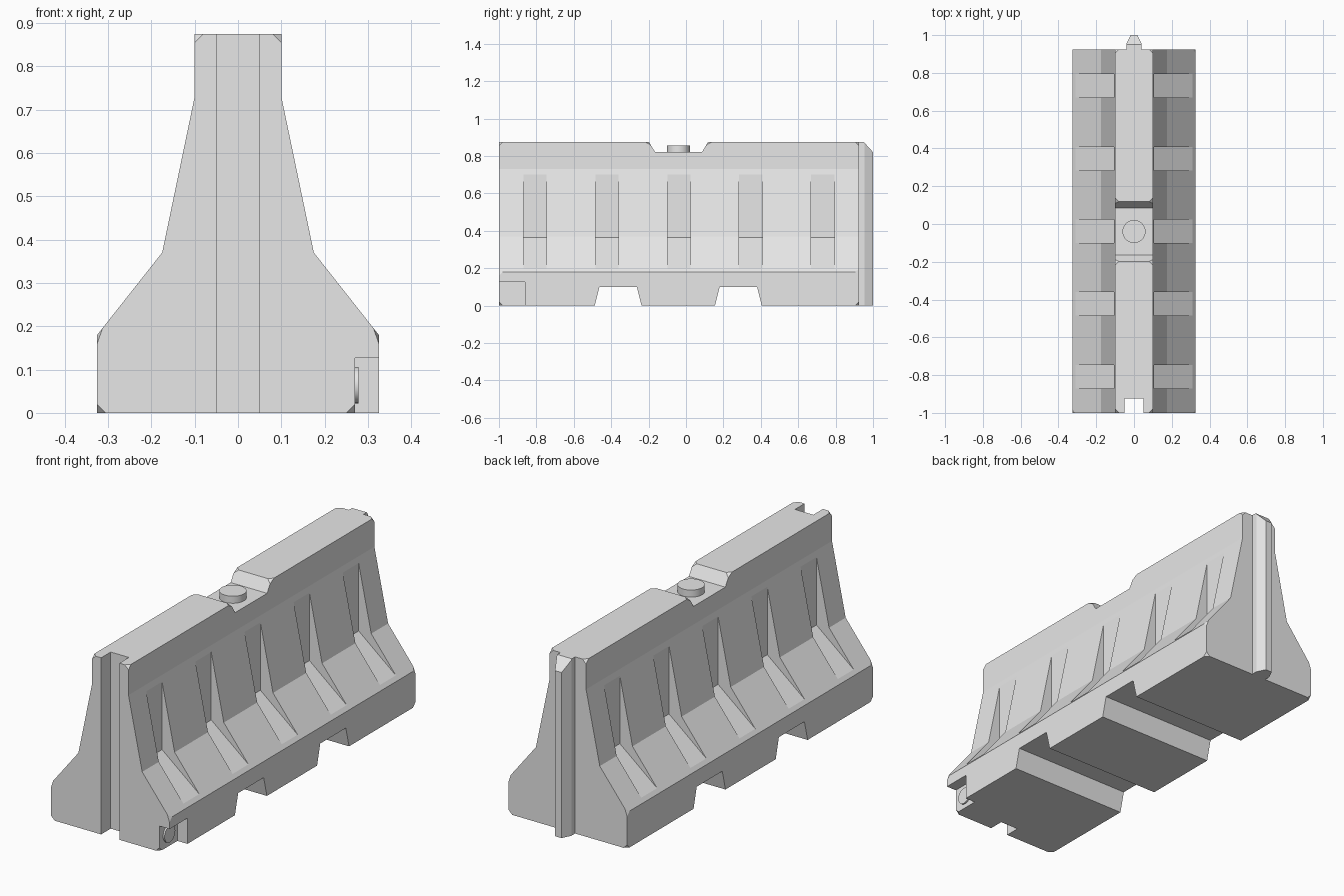
import bpy
import bmesh
from mathutils import Vector

default = bpy.data.objects.get("Cube")
if default:
    bpy.data.objects.remove(default, do_unlink=True)

# Single plastic colour
plastic = bpy.data.materials.new("light_grey_plastic")
plastic.use_nodes = True
grey = (0.8, 0.8, 0.8, 1)
plastic.diffuse_color = grey
for node in plastic.node_tree.nodes:
    if node.type == 'BSDF_PRINCIPLED':
        node.inputs["Base Color"].default_value = grey


def add_object(name, bm):
    bmesh.ops.recalc_face_normals(bm, faces=bm.faces)
    mesh = bpy.data.meshes.new(name)
    bm.to_mesh(mesh)
    bm.free()
    mesh.materials.append(plastic)
    ob = bpy.data.objects.new(name, mesh)
    bpy.context.scene.collection.objects.link(ob)
    return ob


def prism(name, outline, axis, start, end):
    """Extrude a 2D outline along an axis; the other two axes keep xyz order."""
    bm = bmesh.new()
    loops = []
    for depth in (start, end):
        loop = []
        for p in outline:
            co = list(p)
            co.insert("xyz".index(axis), depth)
            loop.append(bm.verts.new(co))
        loops.append(loop)
        bm.faces.new(loop)
    a, b = loops
    n = len(outline)
    for i in range(n):
        j = (i + 1) % n
        bm.faces.new((a[i], a[j], b[j], b[i]))
    return add_object(name, bm)


def disc(name, radius, depth, location, rotation=(0, 0, 0)):
    bpy.ops.mesh.primitive_cylinder_add(vertices=32, radius=radius, depth=depth,
                                        location=location, rotation=rotation)
    ob = bpy.context.object
    ob.name = name
    ob.data.materials.append(plastic)
    bpy.ops.object.shade_smooth_by_angle()
    return ob


FRONT, BACK, TOP = -1.0, 0.925, 0.875

# Body: stepped profile run along the length
half = [(0.325, 0), (0.325, 0.18), (0.175, 0.37), (0.1, 0.73), (0.1, TOP)]
profile = half + [(-x, z) for x, z in reversed(half)]
body = prism("barrier_body", profile, 'y', FRONT, BACK)

cutters = []

# Tapered pockets on both sides
for y in (-0.808, -0.423, -0.038, 0.346, 0.731):
    for s in (1, -1):
        tri = [(s * 0.106, 0.701), (s * 0.106, 0.365),
               (s * 0.31, 0.199), (s * 0.4, 0.701)]
        cutters.append(prism("pocket_cutter", tri, 'y', y - 0.062, y + 0.062))

# Lifting channels through the base
for y in (-0.363, 0.28):
    channel = [(y - 0.13, -0.02), (y - 0.1, 0.1), (y + 0.1, 0.1), (y + 0.13, -0.02)]
    cutters.append(prism("channel_cutter", channel, 'x', -0.5, 0.5))

# Dip in the top for the filler cap
dip = [(-0.226, 0.92), (-0.165, 0.82), (0.085, 0.82), (0.146, 0.92)]
cutters.append(prism("dip_cutter", dip, 'x', -0.5, 0.5))

# Joining slot at the front end
slot = [(-0.05, -1.1), (0.05, -1.1), (0.05, -0.925), (-0.05, -0.925)]
cutters.append(prism("slot_cutter", slot, 'z', -0.1, 1))

# Drain recess at the left front corner
recess = [(0.27, -1.1), (0.4, -1.1), (0.4, -0.86), (0.27, -0.86)]
cutters.append(prism("recess_cutter", recess, 'z', -0.1, 0.127))

# Apply all cuts and discard the cutters
for c in cutters:
    c.hide_render = True
    mod = body.modifiers.new("cut", 'BOOLEAN')
    mod.operation = 'DIFFERENCE'
    mod.solver = 'EXACT'
    mod.object = c
graph = bpy.context.evaluated_depsgraph_get()
cut_mesh = bpy.data.meshes.new_from_object(body.evaluated_get(graph))
body.modifiers.clear()
body.data = cut_mesh
for c in cutters:
    bpy.data.objects.remove(c, do_unlink=True)


# Clip the outer corners
def is_corner(co):
    x, y, z = abs(co.x), co.y, co.z
    at_end = y < FRONT + 0.01 or y > BACK - 0.01
    outer = x > 0.26 and (z < 0.01 or 0.17 < z < 0.19)
    return (at_end and outer) or (z > TOP - 0.005 and x > 0.09)


bm = bmesh.new()
bm.from_mesh(cut_mesh)
bmesh.ops.remove_doubles(bm, verts=bm.verts, dist=0.0005)
bmesh.ops.bevel(bm, geom=[v for v in bm.verts if is_corner(v.co)],
                offset=0.02, segments=1, affect='VERTICES', clamp_overlap=True)
bm.to_mesh(cut_mesh)
bm.free()

# Joining tongue at the back end, with a sloped top
rib = [(0.04, 0.915), (0.04, 0.955), (0.018, 1.0),
       (-0.018, 1.0), (-0.04, 0.955), (-0.04, 0.915)]
tongue = prism("joining_tongue", rib, 'z', 0, TOP)
bm = bmesh.new()
bm.from_mesh(tongue.data)
bmesh.ops.bisect_plane(bm, geom=bm.verts[:] + bm.edges[:] + bm.faces[:],
                       plane_co=Vector((0, 0.95, TOP)),
                       plane_no=Vector((0, 0.055, 0.05)), clear_outer=True)
bmesh.ops.holes_fill(bm, edges=[e for e in bm.edges if e.is_boundary])
bmesh.ops.recalc_face_normals(bm, faces=bm.faces)
bm.to_mesh(tongue.data)
bm.free()

# Filler cap and drain plug
disc("filler_cap", 0.061, 0.045, (0, -0.04, 0.8325))
disc("drain_plug", 0.042, 0.02, (0.268, -0.93, 0.064), (0, 1.5708, 0))
